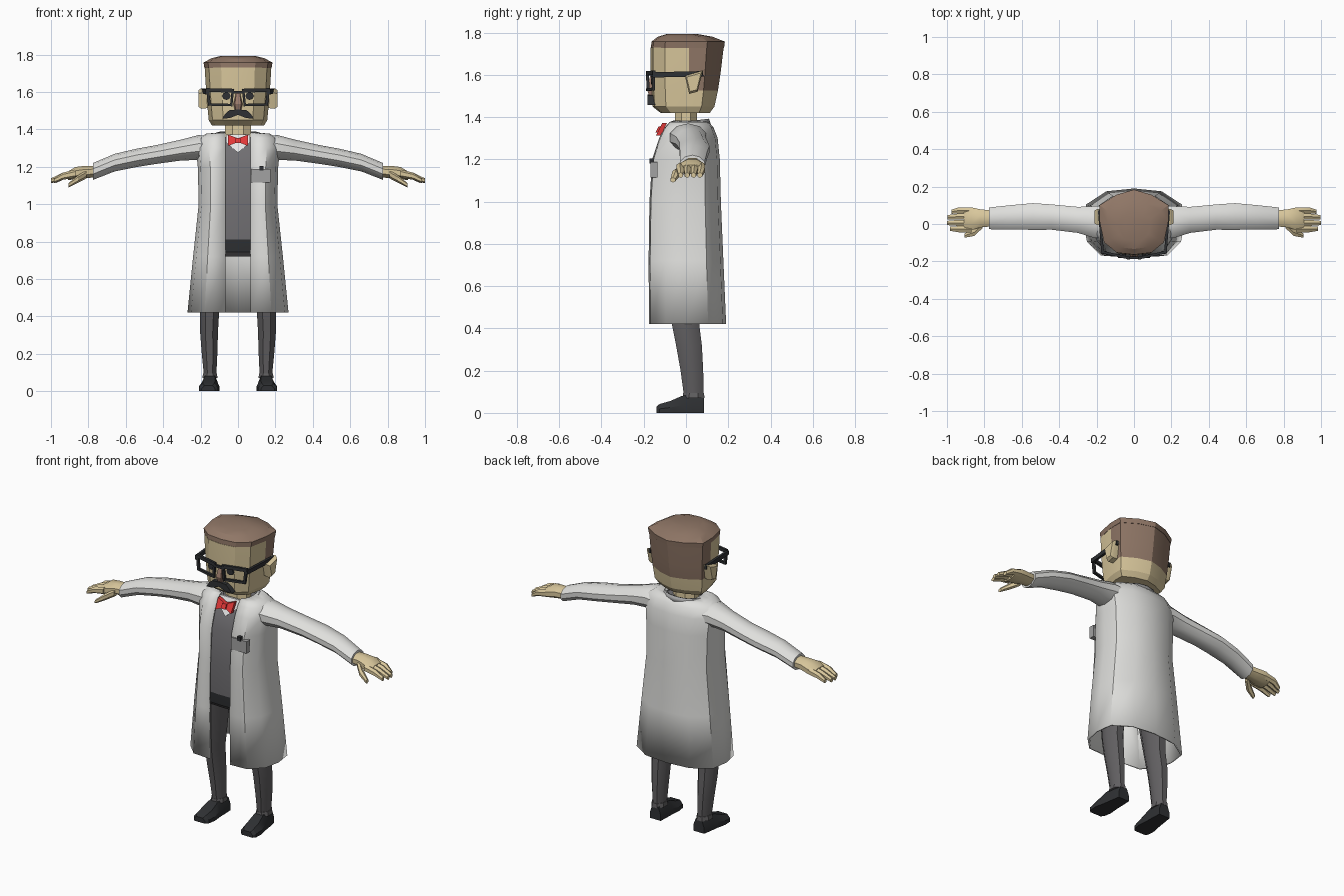
import bpy, bmesh, math
from mathutils import Vector as V

if "Cube" in bpy.data.objects:
    bpy.data.objects.remove(bpy.data.objects["Cube"])

def material(name, r, g, b):
    m = bpy.data.materials.new(name)
    m.diffuse_color = (r, g, b, 1)
    m.use_nodes = True
    m.node_tree.nodes["Principled BSDF"].inputs["Base Color"].default_value = m.diffuse_color
    return m

COAT = material("coat white", .74, .74, .72)
SKIN = material("skin", .69, .57, .33)
HAIR = material("hair brown", .28, .185, .135)
NOSE = material("nose brown", .33, .2, .15)
VEST = material("vest grey", .165, .16, .17)
PANTS = material("trouser grey", .12, .115, .12)
DARK = material("dark", .028, .03, .033)
RED = material("bow red", .75, .04, .04)
SHIRT = material("shirt white", .85, .85, .85)
GREY = material("light grey", .36, .36, .36)

def loft(name, rings, mats, mirror=False, closed=True, caps=True, angle=30, rule=None, thick=0):
    """Skin a list of point rings; rule(centre) picks the material index."""
    bm = bmesh.new()
    vs = [[bm.verts.new(p) for p in r] for r in rings]
    n = len(vs[0])
    for a, b in zip(vs, vs[1:]):
        for i in range(n if closed else n - 1):
            j = (i + 1) % n
            bm.faces.new((a[i], a[j], b[j], b[i]))
    if caps:
        bm.faces.new(vs[0])
        bm.faces.new(vs[-1])
    bmesh.ops.recalc_face_normals(bm, faces=bm.faces)
    if rule:
        for f in bm.faces:
            f.material_index = rule(f.calc_center_median())
    me = bpy.data.meshes.new(name)
    bm.to_mesh(me)
    bm.free()
    for m in (mats if isinstance(mats, list) else [mats]):
        me.materials.append(m)
    ob = bpy.data.objects.new(name, me)
    bpy.context.collection.objects.link(ob)
    bpy.ops.object.select_all(action='DESELECT')
    ob.select_set(True)
    bpy.context.view_layer.objects.active = ob
    bpy.ops.object.shade_smooth_by_angle(angle=math.radians(angle))
    if thick:
        s = ob.modifiers.new("Thickness", 'SOLIDIFY')
        s.thickness, s.offset = thick, 0
    if mirror:
        ob.modifiers.new("Mirror", 'MIRROR')
    return ob

def oval(axis, x, y, z, a, b, n=8):
    """Ellipse across the x axis (radii in y, z) or the z axis (radii in x, y)."""
    t = [2 * math.pi * (i + .5) / n for i in range(n)]
    if axis == 'x':
        return [V((x, y + a * math.cos(k), z + b * math.sin(k))) for k in t]
    return [V((x + a * math.cos(k), y + b * math.sin(k), z)) for k in t]

def tube(name, axis, sections, mat, n=8, **kw):
    return loft(name, [oval(axis, *s, n=n) for s in sections], mat, **kw)

def prism(name, pts, y0, y1, mat, shear=0, mirror=True):
    """Extrude an x-z outline along y; shear leans it back with height."""
    zm = pts[0][1]
    rings = [[V((x, y + (z - zm) * shear, z)) for x, z in pts] for y in (y0, y1)]
    return loft(name, rings, mat, mirror=mirror)

def bar(name, p, q, t, h, mat, mirror=True):
    p, q = V(p), V(q)
    d = (q - p).normalized()
    s = V((1, 0, 0)) if abs(d.y) > .8 else V((0, 1, 0))
    u = d.cross(s).normalized() * h / 2
    s = d.cross(u).normalized() * t / 2
    p, q = p - d * .006, q + d * .006
    return loft(name, [[c + s + u, c + s - u, c - s - u, c - s + u] for c in (p, q)], mat, mirror=mirror)

def body(z, w, yf, yb, gap):
    """Torso cross-section from the front opening round the back."""
    half = [(gap, yf), (gap + (w - gap) * .55, yf * .96), (w * .93, yf * .55), (w, 0),
            (w * .95, yb * .55), (w * .55, yb * .92)]
    return [V((x, y, z)) for x, y in half] + [V((0, yb, z))] + [V((-x, y, z)) for x, y in half[::-1]]

# Lab coat, open at the front
coat = [(.42, .265, -.17, .185), (.72, .235, -.172, .172), (1, .205, -.168, .16), (1.2, .21, -.155, .155),
        (1.3, .22, -.122, .145), (1.35, .205, -.095, .125), (1.372, .17, -.075, .105), (1.378, .1, -.06, .085)]
loft("coat", [body(*c, .068) for c in coat], COAT, closed=False, caps=False, thick=.01, angle=35)

# Torso: trouser seat, belt and vest
torso = [(.72, .18, -.12, .11), (.745, .185, -.143, .12), (.81, .185, -.15, .13), (1, .18, -.152, .135),
         (1.2, .185, -.138, .13), (1.3, .18, -.104, .12), (1.36, .11, -.065, .08)]
loft("vest", [body(*c, .03) for c in torso], [VEST, DARK, PANTS],
     rule=lambda c: 2 if c.z < .74 else 1 if c.z < .81 else 0)

# Sleeves
tube("sleeve", 'x', [(.14, .015, 1.3, .09, .06), (.21, .01, 1.303, .09, .067), (.3, .022, 1.29, .073, .056),
     (.44, .037, 1.265, .071, .05), (.54, .04, 1.248, .075, .049), (.66, .036, 1.222, .068, .047),
     (.775, .03, 1.175, .061, .045)], COAT, n=10, mirror=True, angle=40)

# Hands with four fingers and a thumb
tube("palm", 'x', [(.75, .03, 1.175, .045, .033), (.82, .03, 1.172, .052, .036), (.87, .028, 1.165, .066, .036),
     (.91, .025, 1.152, .062, .024)], SKIN, mirror=True, angle=40)
for i, (y, tip) in enumerate([(.073, .975), (.04, .998), (.006, 1), (-.028, .985)]):
    tube(f"finger_{i + 1}", 'x', [(.87, y, 1.163, .019, .022), (.935, y, 1.15, .019, .019),
         (tip, y * .9, 1.125, .013, .013)], SKIN, n=6, mirror=True)
tube("thumb", 'x', [(.81, -.005, 1.16, .02, .022), (.855, -.045, 1.135, .022, .02),
     (.905, -.062, 1.102, .013, .012)], SKIN, n=6, mirror=True)

# Legs, cuffs and shoes
tube("leg", 'z', [(.128, -.015, .77, .062, .1), (.135, -.012, .68, .068, .098), (.152, -.002, .42, .055, .07),
     (.155, .014, .32, .052, .066), (.152, .028, .2, .045, .058), (.149, .036, .085, .036, .05)],
     PANTS, mirror=True, angle=40)
tube("cuff", 'z', [(.15, .036, .07, .044, .056), (.15, .036, .095, .04, .053)], PANTS, mirror=True)
shoe = [(.086, .036, .075), (.03, .042, .088), (-.02, .046, .08), (-.075, .055, .056), (-.125, .05, .042), (-.14, .036, .03)]
loft("shoe", [[V((.15 - y * .06 + x * w, y, z * h)) for x, z in
     ((-1, 0), (1, 0), (1, .45), (.6, 1), (-.6, 1), (-1, .45))] for y, w, h in shoe], DARK, mirror=True)

# Neck and collar
tube("neck", 'z', [(0, 0, 1.32, .078, .06), (0, 0, 1.45, .075, .055)], SKIN)
arc = [math.radians(-50 + 280 * i / 10) for i in range(11)]
loft("collar", [[V((r * math.cos(t), .018 + r * .75 * math.sin(t), z + .012 * math.sin(t))) for t in arc]
     for r, z in ((.125, 1.35), (.112, 1.378))], GREY, closed=False, caps=False, thick=.014)

# Head: skin below, hair on top and at the back
outline = [(0, -.167), (.09, -.156), (.155, -.1), (.178, .015), (.178, .1), (.09, .155), (0, .182)]
outline += [(-x, y) for x, y in outline[-2:0:-1]]

def head_ring(z, sx, front, back):
    return [V((x * sx, y * (front if y < 0 else back), z)) for x, y in outline]

loft("head", [head_ring(*r) for r in [(1.42, .78, .72, .62), (1.45, .88, .95, .74), (1.525, .92, .98, .83),
     (1.61, .96, 1, .9), (1.73, 1, 1, .98)]], [SKIN, HAIR],
     rule=lambda c: int(c.y > .02 and c.z > 1.525), angle=20)
loft("hair_top", [head_ring(*r) for r in [(1.728, 1.01, .99, .99), (1.757, 1.035, .98, 1.01), (1.78, .8, .8, .7),
     (1.793, .5, .55, .3)]], HAIR, angle=20)

# Ears
ear = [(-.005, 1.595), (.08, 1.62), (.055, 1.52), (.015, 1.51)]
loft("ear", [[V((x, .035 + (y - .035) * s, 1.565 + (z - 1.565) * s)) for y, z in ear]
     for x, s in ((.15, .9), (.195, 1), (.212, .8))], SKIN, mirror=True)

# Glasses
a, b, c, d = (.028, -.182, 1.607), (.162, -.152, 1.61), (.153, -.154, 1.533), (.036, -.18, 1.53)
for nm, p, q, h in (("top", a, b, .02), ("side", b, c, .015), ("bottom", c, d, .013), ("inner", d, a, .013)):
    bar("glasses_" + nm, p, q, .014, h, DARK)
bar("glasses_bridge", (-.03, -.181, 1.598), (.03, -.181, 1.598), .012, .014, DARK, mirror=False)
bar("glasses_temple", (.168, -.152, 1.6), (.186, .075, 1.605), .014, .025, DARK)

# Eyes, nose and moustache
prism("eye", [(.062 + .023 * math.cos(k * math.pi / 4), 1.578 + .021 * math.sin(k * math.pi / 4))
      for k in range(8)], -.166, -.157, DARK)
loft("nose", [[V((-w, -.15, z)), V((w, -.15, z)), V((w * .6, y, z)), V((-w * .6, y, z))]
     for z, w, y in ((1.6, .014, -.168), (1.535, .028, -.186), (1.505, .02, -.176))], NOSE)
prism("moustache", [(0, 1.506), (.045, 1.503), (.066, 1.485), (.085, 1.458), (.045, 1.46), (0, 1.478)],
      -.182, -.145, DARK)

# Shirt front, bow tie, badge
prism("shirt_front", [(0, 1.275), (.065, 1.33), (.065, 1.372), (0, 1.372)], -.124, -.112, SHIRT, shear=.5)
prism("bow_tie", [(0, 1.352), (.055, 1.372), (.052, 1.312), (0, 1.332)], -.122, -.1, RED, shear=.5)
prism("bow_knot", [(0, 1.355), (.014, 1.355), (.014, 1.328), (0, 1.328)], -.13, -.1, RED, shear=.5)
prism("badge", [(.07, 1.187), (.175, 1.187), (.175, 1.115), (.07, 1.115)], -.168, -.135, GREY, mirror=False)
prism("badge_clip", [(.115, 1.205), (.137, 1.205), (.137, 1.18), (.115, 1.18)], -.173, -.145, DARK, mirror=False)
